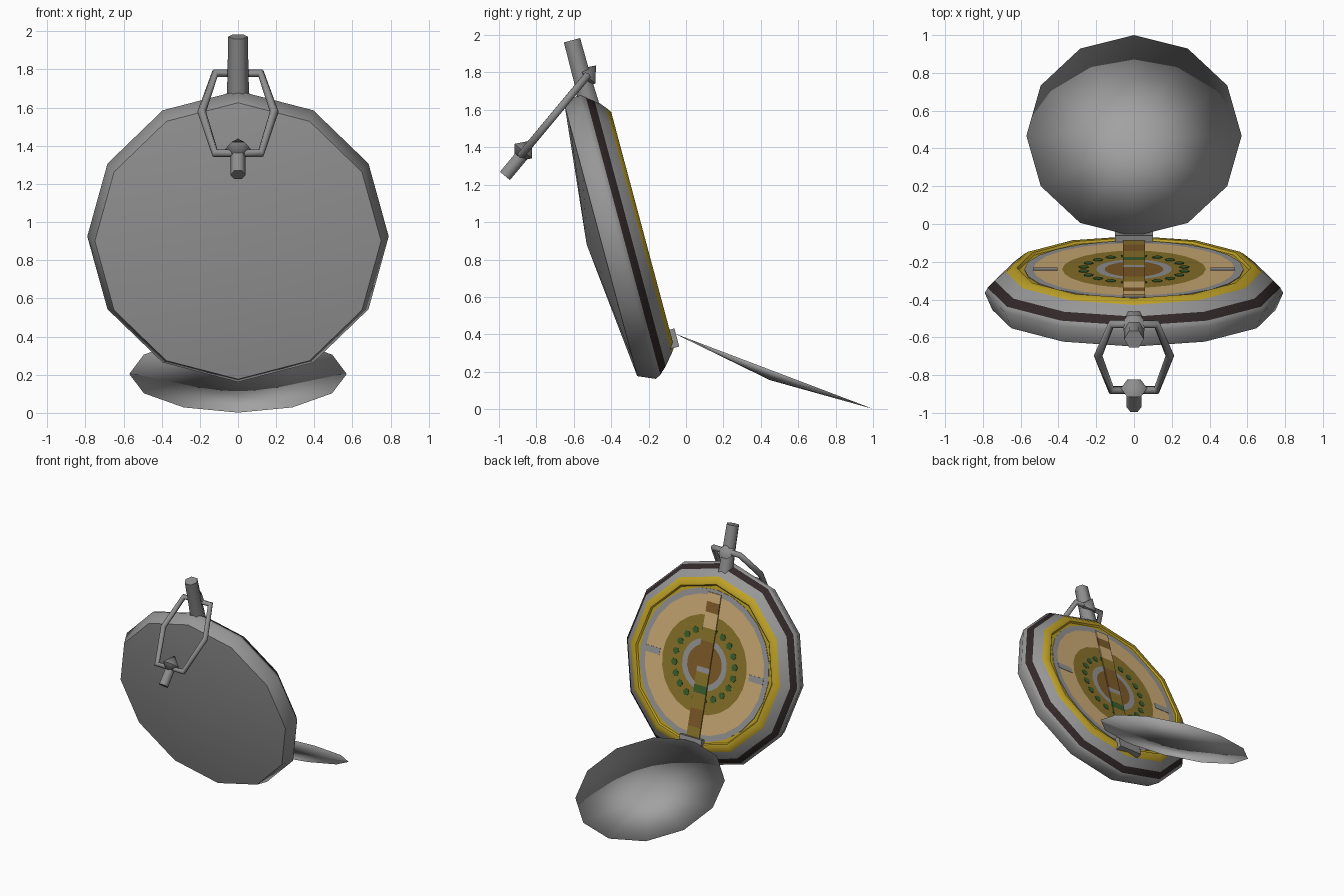
import bpy, bmesh, math
from mathutils import Matrix, Vector

if "Cube" in bpy.data.objects:
    bpy.data.objects.remove(bpy.data.objects["Cube"])

def mat(name, r, g, b):
    m = bpy.data.materials.new(name)
    m.diffuse_color = (r, g, b, 1)
    m.use_nodes = True
    m.node_tree.nodes["Principled BSDF"].inputs["Base Color"].default_value = m.diffuse_color
    return m

GREY = mat("grey metal", .36, .36, .36)
RIM = mat("rim grey", .31, .31, .31)
FIT = mat("fittings grey", .27, .27, .27)
DARK = mat("dark band", .032, .022, .022)
YELLOW = mat("brass yellow", .52, .36, .02)
TAN = mat("tan dial", .64, .43, .19)
OLIVE = mat("olive ring", .27, .18, .025)
BROWN = mat("brown centre", .22, .11, .022)
GREEN = mat("green dots", .045, .12, .025)

def frame(center, normal, up):
    n, u = Vector(normal).normalized(), Vector(up).normalized()
    x = u.cross(n).normalized()
    u = n.cross(x)
    m = Matrix((x, u, n)).transposed().to_4x4()
    m.translation = center
    return m

def finish(name, bm, mats, M, smooth):
    bmesh.ops.recalc_face_normals(bm, faces=bm.faces)
    bm.transform(M)
    me = bpy.data.meshes.new(name)
    bm.to_mesh(me)
    bm.free()
    for m in mats:
        me.materials.append(m)
    ob = bpy.data.objects.new(name, me)
    bpy.context.collection.objects.link(ob)
    if smooth:
        bpy.ops.object.select_all(action='DESELECT')
        ob.select_set(True)
        bpy.context.view_layer.objects.active = ob
        bpy.ops.object.shade_smooth_by_angle(angle=math.radians(smooth))
    return ob

def revolve(name, profile, sides, M, smooth=65):
    """Profile rows: radius, height, material of the strip that follows."""
    bm, mats, prev = bmesh.new(), [], None
    for r, h, m in profile:
        if r == 0:
            ring = [bm.verts.new((0, 0, h))] * sides
        else:
            ring = [bm.verts.new((r * math.cos(math.tau * k / sides),
                                  r * math.sin(math.tau * k / sides), h)) for k in range(sides)]
        if prev:
            if prev[1] not in mats:
                mats.append(prev[1])
            for k in range(sides):
                j = (k + 1) % sides
                quad = [prev[0][k], prev[0][j], ring[j], ring[k]]
                f = bm.faces.new(list(dict.fromkeys(quad)))
                f.material_index = mats.index(prev[1])
        prev = (ring, m)
    return finish(name, bm, mats, M, smooth)

def box(name, center, size, m, M):
    bm = bmesh.new()
    bmesh.ops.create_cube(bm, size=1)
    bm.transform(Matrix.Translation(center) @ Matrix.Diagonal((*size, 1)))
    return finish(name, bm, [m], M, 0)

# tilted frame of the case: local y runs up the dial, local z out of it
t = math.radians(15)
UP = Vector((0, -math.sin(t), math.cos(t)))
OUT = Vector((0, math.cos(t), math.sin(t)))
C = Vector((0, -.365, .925))
CASE = frame(C, OUT, UP)

# case with bevelled rim, dark band and a slightly sunk dial seat
revolve("case", [(0, -.172, GREY), (.75, -.093, RIM), (.79, 0, RIM), (.775, .028, DARK),
                 (.738, .068, RIM), (.68, .117, YELLOW), (.65, .138, YELLOW), (.62, .138, YELLOW),
                 (.61, .126, YELLOW), (0, .126, YELLOW)], 12, CASE, 50)

# dial plate with coloured rings
revolve("dial", [(.58, .125, RIM), (.58, .130, RIM), (.535, .130, TAN), (.38, .130, OLIVE),
                 (.2, .130, RIM), (.155, .130, BROWN), (0, .130, BROWN)], 24, CASE)
for s in (-1, 1):
    box("dial_mark", (s * .47, 0, .130), (.13, .05, .005), RIM, CASE)
for k in range(20):
    a = math.tau * (k + .5) / 20
    D = CASE @ Matrix.Translation((.27 * math.cos(a), .27 * math.sin(a), .129)) @ Matrix.Rotation(a, 4, 'Z')
    revolve("dial_dot", [(.028, 0, GREEN), (.028, .004, GREEN), (0, .004, GREEN)], 6, D)

# folded sight bar, in coloured lengths
y = -.58
for length, m in ((.1, OLIVE), (.14, BROWN), (.12, OLIVE), (.06, GREEN), (.1, OLIVE), (.04, RIM),
                  (.2, BROWN), (.1, OLIVE), (.12, TAN), (.08, BROWN), (.07, TAN)):
    box("sight_bar", (0, y + length / 2, .133), (.115, length, .01), m, CASE)
    y += length

# hinge block
box("hinge", (0, -.605, .14), (.2, .1, .05), FIT, CASE)

# open lid, a shallow dish shaded smoothly over its thin edge
s = math.radians(20.8)
LID = frame((0, .467, .204), (0, math.sin(s), math.cos(s)), (0, math.cos(s), -math.sin(s)))
revolve("lid", [(0, -.052, GREY), (.57, 0, GREY), (0, -.042, GREY)], 12, LID, 180)

# stem on top of the case
STEM = frame(C + OUT * .035 + UP * .70, UP, OUT)
revolve("stem", [(0, 0, FIT), (.062, 0, FIT), (.055, .16, FIT), (.052, .375, FIT),
                 (0, .375, FIT)], 6, STEM)

# hanging ring
A, B = Vector((0, -.53, 1.78)), Vector((0, -.88, 1.36))
cu = bpy.data.curves.new("ring", 'CURVE')
cu.dimensions = '3D'
cu.bevel_depth = .023
cu.bevel_resolution = 1
sp = cu.splines.new('POLY')
path = [(-.12, 0), (.12, 0), (.19, .48), (.12, 1), (-.12, 1), (-.19, .48)]
sp.points.add(len(path) - 1)
for p, (x, f) in zip(sp.points, path):
    q = A.lerp(B, f)
    p.co = (x, q.y, q.z, 1)
sp.use_cyclic_u = True
cu.materials.append(FIT)
ring = bpy.data.objects.new("ring", cu)
bpy.context.collection.objects.link(ring)
bpy.ops.object.select_all(action='DESELECT')
ring.select_set(True)
bpy.context.view_layer.objects.active = ring
bpy.ops.object.convert(target='MESH')

# collars on both ends of the ring, and the stub below
along = (B - A).normalized()
for name, p in (("upper_collar", A), ("lower_collar", B + Vector((0, .01, .02)))):
    revolve(name, [(0, -.075, FIT), (.07, 0, FIT), (0, .075, FIT)], 6,
            frame(p, along, OUT), 65)
end = Vector((0, -.968, 1.247))
revolve("stub", [(0, 0, FIT), (.04, 0, FIT), (.04, .16, FIT), (0, .16, FIT)], 6,
        frame(end, -along, OUT))
